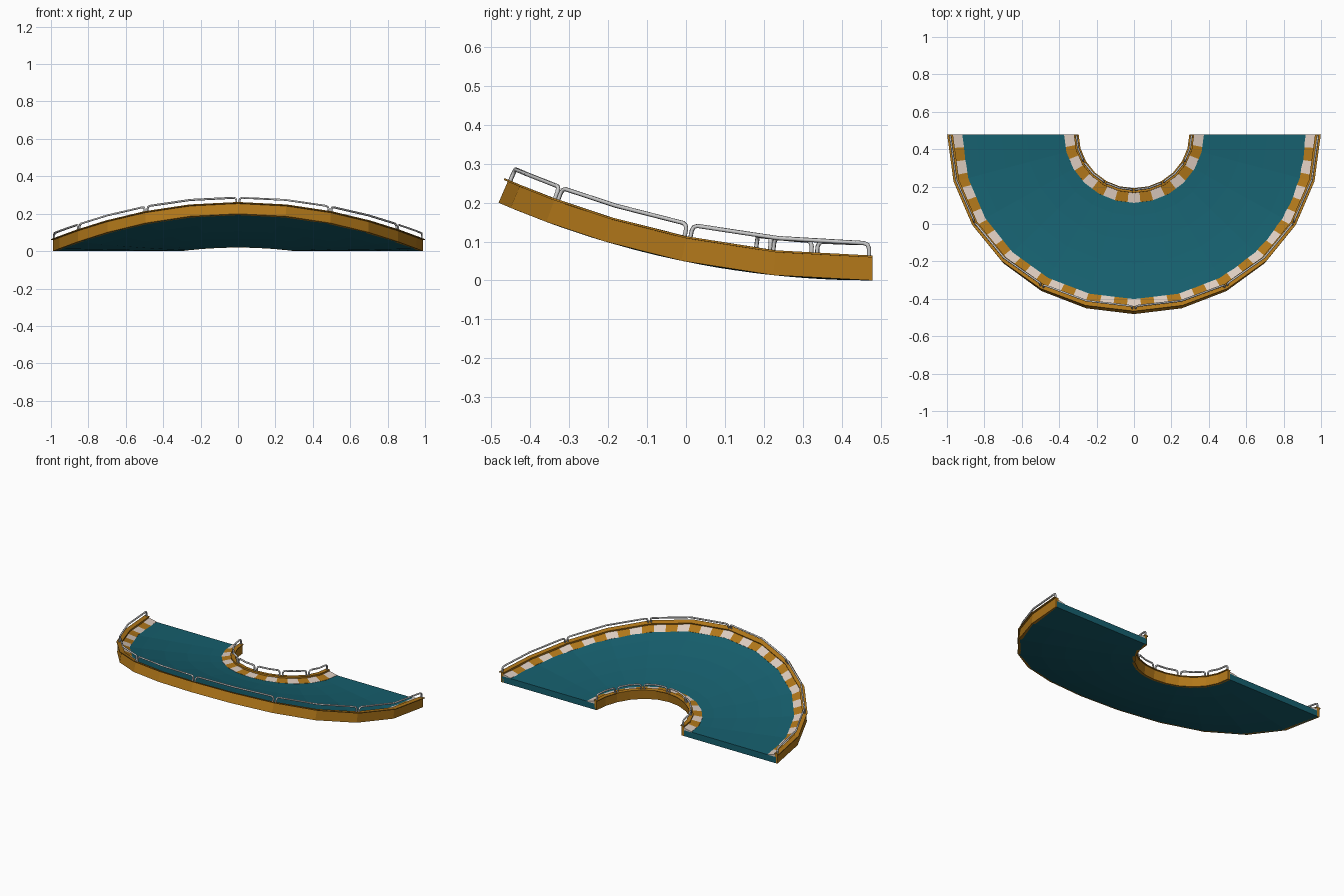
import bpy, bmesh
from math import sin, cos, pi, floor
from mathutils import Vector

if "Cube" in bpy.data.objects:
    bpy.data.objects.remove(bpy.data.objects["Cube"])

R_BEND = 2.41      # radius of the upward bend
Y_BACK = 0.479     # straight cut edge
SEG = 12           # facets in the half ring
STEP = pi / SEG


def material(name, rgb):
    m = bpy.data.materials.new(name)
    m.diffuse_color = (*rgb, 1)
    m.use_nodes = True
    m.node_tree.nodes["Principled BSDF"].inputs["Base Color"].default_value = m.diffuse_color
    return m


TEAL = material("teal", (0.008, 0.115, 0.155))
ORANGE = material("orange", (0.44, 0.185, 0.010))
WHITE = material("off_white", (0.72, 0.60, 0.52))


def place(a, r, z):
    """Point on the faceted half ring, bent upwards toward the front."""
    k = min(floor(a / STEP + 1e-6), SEG - 1)
    mid = (k + 0.5) * STEP
    rr = r * cos(STEP / 2) / cos(a - mid)
    x, d = -rr * cos(a), rr * sin(a)
    t = d / R_BEND
    return Vector((x, Y_BACK - (R_BEND - z) * sin(t), R_BEND - (R_BEND - z) * cos(t)))


def sweep(name, profile, mats, stripes=0):
    """Sweep a closed (radius, height) profile around the half ring."""
    angles = {round(i * STEP, 6) for i in range(SEG + 1)}
    if stripes:
        angles |= {round(i * pi / stripes, 6) for i in range(stripes + 1)}
    angles = sorted(angles)
    bm = bmesh.new()
    rings = [[bm.verts.new(place(a, r, z)) for r, z in profile] for a in angles]
    n = len(profile)
    for i in range(len(rings) - 1):
        mid = (angles[i] + angles[i + 1]) / 2
        idx = int(mid / pi * stripes) % 2 if stripes else 0
        for j in range(n):
            f = bm.faces.new((rings[i][j], rings[i][(j + 1) % n],
                              rings[i + 1][(j + 1) % n], rings[i + 1][j]))
            f.material_index = idx
    bm.faces.new(rings[0])
    bm.faces.new(rings[-1][::-1])
    bmesh.ops.recalc_face_normals(bm, faces=bm.faces)
    me = bpy.data.meshes.new(name)
    bm.to_mesh(me)
    bm.free()
    for m in mats:
        me.materials.append(m)
    ob = bpy.data.objects.new(name, me)
    bpy.context.collection.objects.link(ob)
    return ob


def box(r0, r1, z0, z1):
    return [(r0, z0), (r1, z0), (r1, z1), (r0, z1)]


def railing(name, r):
    """Six tubular hoops, each spanning two facets."""
    cu = bpy.data.curves.new(name, 'CURVE')
    cu.dimensions = '3D'
    cu.bevel_depth = 0.0055
    cu.bevel_resolution = 1
    cu.use_fill_caps = True
    base, top, c = 0.062, 0.096, 0.014
    gap, ca = 0.009 / r, c / r
    for h in range(SEG // 2):
        a0, a1 = 2 * h * STEP + gap, 2 * (h + 1) * STEP - gap
        pts = [(a0, base), (a0, top - c), (a0 + 0.3 * ca, top - 0.3 * c), (a0 + ca, top),
               ((a0 + a1) / 2, top),
               (a1 - ca, top), (a1 - 0.3 * ca, top - 0.3 * c), (a1, top - c), (a1, base)]
        sp = cu.splines.new('POLY')
        sp.points.add(len(pts) - 1)
        for p, (a, z) in zip(sp.points, pts):
            p.co = (*place(a, r, z), 1)
        sp.use_smooth = True
    ob = bpy.data.objects.new(name, cu)
    bpy.context.collection.objects.link(ob)


# road deck, split across its width so it follows the bend
radii = [0.31 + (0.98 - 0.31) * i / 5 for i in range(6)]
sweep("road_deck", [(r, 0.0) for r in radii] + [(r, 0.04) for r in radii[::-1]], [TEAL])

# side walls with thin overhanging caps
sweep("outer_wall", box(0.970, 0.988, 0, 0.06), [ORANGE])
sweep("inner_wall", box(0.303, 0.320, 0, 0.06), [ORANGE])
sweep("outer_wall_cap", box(0.968, 0.999, 0.059, 0.064), [ORANGE])
sweep("inner_wall_cap", box(0.296, 0.322, 0.059, 0.064), [ORANGE])

# sloping striped kerbs
sweep("outer_kerb", [(0.918, 0.038), (0.972, 0.038), (0.972, 0.054), (0.918, 0.042)],
      [WHITE, ORANGE], 41)
sweep("inner_kerb", [(0.318, 0.038), (0.374, 0.038), (0.374, 0.042), (0.318, 0.054)],
      [WHITE, ORANGE], 17)

# grey guard rails
railing("outer_railing", 0.984)
railing("inner_railing", 0.309)
